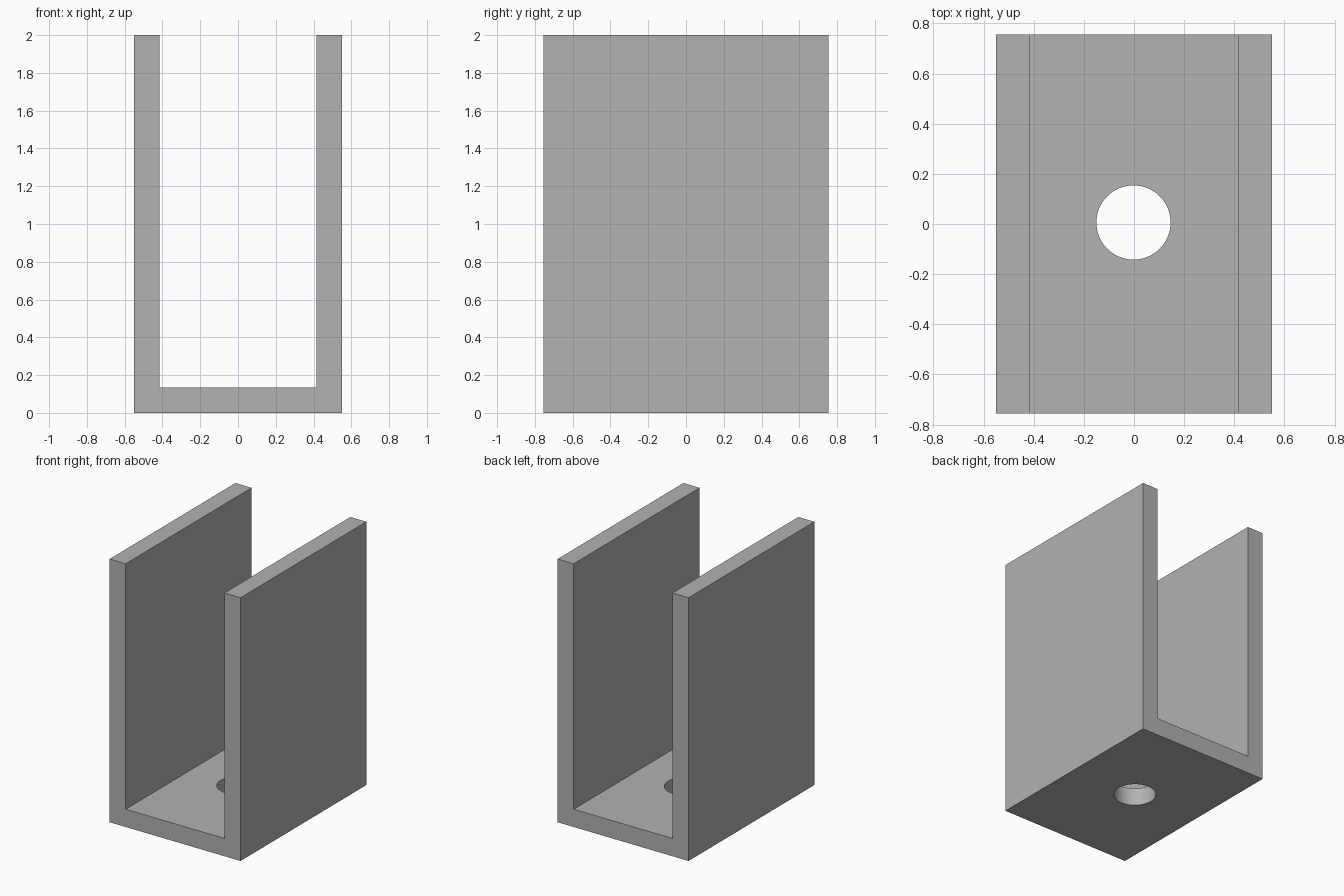
import bpy
import bmesh
import math

cube = bpy.data.objects.get("Cube")
if cube:
    bpy.data.objects.remove(cube, do_unlink=True)

WIDTH, DEPTH, HEIGHT, WALL = 1.10, 1.51, 2.0, 0.135
HOLE_RADIUS = 0.148
HOLE_CENTRE = (-0.002, 0.006)

# Plain grey material
grey = bpy.data.materials.new("grey")
grey.use_nodes = True
colour = (0.445, 0.445, 0.445, 1)
grey.diffuse_color = colour
grey.node_tree.nodes["Principled BSDF"].inputs["Base Color"].default_value = colour

# U-shaped channel: profile extruded from front to back
outer, inner = WIDTH / 2, WIDTH / 2 - WALL
right_half = [(-inner, WALL), (-inner, HEIGHT), (-outer, HEIGHT), (-outer, 0)]
profile = right_half + [(-x, z) for x, z in reversed(right_half)]
bm = bmesh.new()
face = bm.faces.new([bm.verts.new((x, -DEPTH / 2, z)) for x, z in profile])
swept = bmesh.ops.extrude_face_region(bm, geom=[face])["geom"]
bmesh.ops.translate(bm, vec=(0, DEPTH, 0),
                    verts=[v for v in swept if isinstance(v, bmesh.types.BMVert)])
bmesh.ops.recalc_face_normals(bm, faces=bm.faces)
mesh = bpy.data.meshes.new("channel_bracket")
bm.to_mesh(mesh)
bm.free()
bracket = bpy.data.objects.new("channel_bracket", mesh)
bpy.context.collection.objects.link(bracket)
mesh.materials.append(grey)

# Round hole through the base
bpy.ops.mesh.primitive_cylinder_add(vertices=64, radius=HOLE_RADIUS, depth=WALL * 3,
                                    location=(*HOLE_CENTRE, WALL / 2))
cutter = bpy.context.object
cutter.name = "hole_cutter"
cutter.hide_render = True
cutter.data.materials.append(grey)
cut = bracket.modifiers.new("base_hole", 'BOOLEAN')
cut.operation = 'DIFFERENCE'
cut.solver = 'EXACT'
cut.object = cutter

# Apply the cut and shade the hole wall smoothly
bpy.ops.object.select_all(action='DESELECT')
bracket.select_set(True)
bpy.context.view_layer.objects.active = bracket
bpy.ops.object.modifier_apply(modifier=cut.name)
bpy.data.objects.remove(cutter, do_unlink=True)
bpy.ops.object.shade_smooth_by_angle(angle=math.radians(30))
